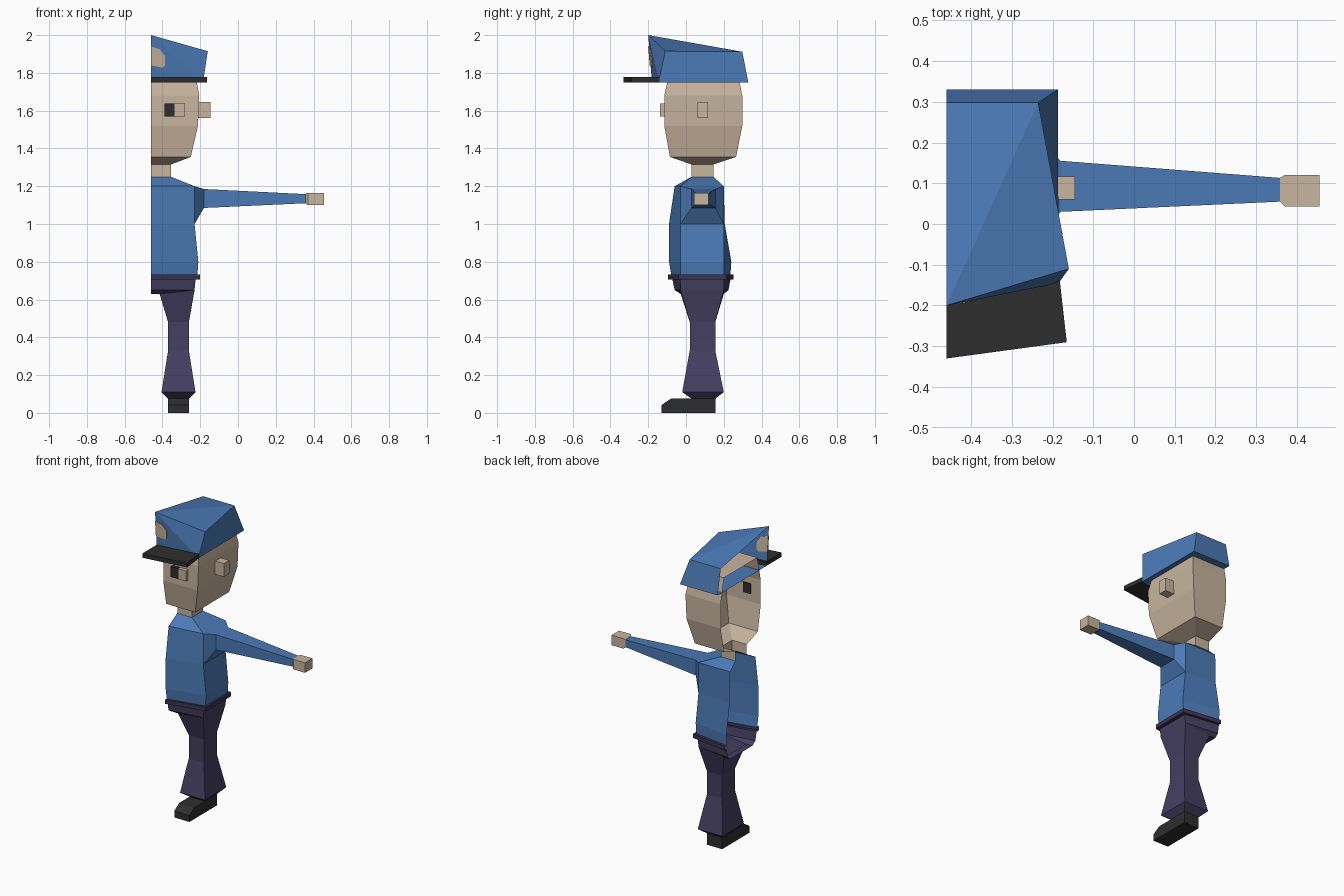
import bpy

CUT = -0.46  # open centre plane of the half figure


def material(name, r, g, b):
    m = bpy.data.materials.new(name)
    m.diffuse_color = (r, g, b, 1)
    return m


BLUE = material("uniform_blue", 0.07, 0.195, 0.47)
SKIN = material("skin", 0.58, 0.46, 0.345)
PURPLE = material("trouser_purple", 0.058, 0.05, 0.12)
DARK = material("belt_purple", 0.045, 0.033, 0.085)
BLACK = material("black", 0.027, 0.027, 0.027)


def build(name, verts, faces, *mats):
    me = bpy.data.meshes.new(name)
    me.from_pydata(verts, [], faces)
    for m in mats:
        me.materials.append(m)
    ob = bpy.data.objects.new(name, me)
    bpy.context.collection.objects.link(ob)
    return ob


def loft(name, rings, mat, closed=True, start=False, end=False, skip=()):
    """Skin matching rings of points; skip holds (ring, side) gaps."""
    n = len(rings[0])
    verts = [p for r in rings for p in r]
    faces = []
    for k in range(len(rings) - 1):
        for i in range(n if closed else n - 1):
            if (k, i) not in skip:
                j = (i + 1) % n
                faces.append((k * n + i, k * n + j, (k + 1) * n + j, (k + 1) * n + i))
    if start:
        faces.append(tuple(reversed(range(n))))
    if end:
        faces.append(tuple(range(len(verts) - n, len(verts))))
    return build(name, verts, faces, mat)


def half(z, x, fc, f, b, bc):
    """Half ring: front centre, front corner, back corner, back centre."""
    return [(CUT, fc, z), (x, f, z), (x, b, z), (CUT, bc, z)]


def rect(z, x0, x1, y0, y1):
    return [(x0, y0, z), (x1, y0, z), (x1, y1, z), (x0, y1, z)]


def rect_x(x, y0, y1, z0, z1):
    return [(x, y0, z0), (x, y1, z0), (x, y1, z1), (x, y0, z1)]


def box(name, x0, x1, y0, y1, z0, z1, mat):
    return loft(name, [rect(z0, x0, x1, y0, y1), rect(z1, x0, x1, y0, y1)],
                mat, start=True, end=True)


# Torso, with a gap where the arm joins
loft("shirt", [
    half(0.73, -0.215, -0.078, -0.03, 0.20, 0.235),
    half(0.80, -0.21, -0.09, -0.03, 0.20, 0.24),
    half(1.00, -0.23, -0.09, -0.03, 0.20, 0.205),
    half(1.20, -0.23, -0.06, -0.03, 0.20, 0.20),
    half(1.25, -0.355, 0.03, 0.03, 0.145, 0.145)], BLUE, closed=False, skip={(2, 1)})

# Arm and hand
loft("sleeve", [
    rect_x(-0.23, -0.03, 0.20, 1.00, 1.20),
    rect_x(-0.18, 0.03, 0.155, 1.085, 1.185),
    rect_x(0.36, 0.055, 0.113, 1.11, 1.158)], BLUE)
loft("hand", [
    rect_x(0.358, 0.055, 0.113, 1.108, 1.16),
    rect_x(0.37, 0.043, 0.12, 1.10, 1.165),
    rect_x(0.455, 0.043, 0.12, 1.10, 1.165)], SKIN, start=True, end=True)

# Belt band
loft("belt", [
    half(0.705, -0.225, -0.072, -0.03, 0.20, 0.235),
    half(0.705, -0.202, -0.095, -0.04, 0.215, 0.252),
    half(0.732, -0.202, -0.095, -0.04, 0.215, 0.252),
    half(0.732, -0.215, -0.078, -0.03, 0.20, 0.235)], DARK, closed=False)

# Hips: outer band, then sloped strips reaching the crotch
loft("hips", [
    half(0.65, -0.23, -0.06, -0.028, 0.20, 0.225),
    half(0.706, -0.225, -0.072, -0.03, 0.20, 0.235)], PURPLE, closed=False)
build("crotch", [
    (CUT, -0.06, 0.65), (-0.23, -0.028, 0.65), (-0.415, -0.028, 0.63), (CUT, -0.028, 0.63),
    (CUT, 0.225, 0.65), (-0.23, 0.20, 0.65), (-0.415, 0.20, 0.63), (CUT, 0.20, 0.63)],
    [(0, 3, 2, 1), (4, 5, 6, 7), (3, 7, 6, 2)], PURPLE)

# Flared trouser leg
loft("trouser_leg", [
    rect(0.075, -0.37, -0.26, 0.03, 0.155),
    rect(0.11, -0.405, -0.225, -0.02, 0.20),
    rect(0.33, -0.37, -0.26, 0.02, 0.155),
    rect(0.48, -0.37, -0.26, 0.02, 0.155),
    [(-0.415, -0.028, 0.63), (-0.23, -0.028, 0.65),
     (-0.23, 0.20, 0.65), (-0.415, 0.20, 0.63)]], PURPLE, start=True)

# Shoe with bevelled toe
shoe = [(-0.13, 0), (0.155, 0), (0.155, 0.075), (-0.08, 0.075), (-0.13, 0.042)]
loft("shoe", [[(x, y, z) for y, z in shoe] for x in (-0.37, -0.26)],
     BLACK, start=True, end=True)

# Neck and head
loft("neck", [half(z, -0.355, 0.03, 0.03, 0.145, 0.145) for z in (1.25, 1.315)],
     SKIN, closed=False)
loft("head", [
    half(1.315, -0.355, 0.03, 0.03, 0.145, 0.145),
    half(1.355, -0.25, -0.085, -0.085, 0.265, 0.265),
    half(1.52, -0.212, -0.115, -0.115, 0.298, 0.298),
    half(1.68, -0.205, -0.115, -0.115, 0.298, 0.298),
    half(1.84, -0.235, -0.08, -0.08, 0.265, 0.265)], SKIN, closed=False, end=True)
box("ear", -0.21, -0.145, 0.06, 0.117, 1.56, 1.647, SKIN)
box("eye_pupil", -0.39, -0.335, -0.138, -0.11, 1.57, 1.638, BLACK)
box("eye_side", -0.335, -0.28, -0.138, -0.11, 1.57, 1.638, SKIN)

# Cap: slanted crown with folded front and a flat underside
cap = [(CUT, -0.18, 1.75), (-0.185, -0.145, 1.75), (-0.187, 0.33, 1.75), (CUT, 0.33, 1.75),
       (CUT, -0.20, 2.0), (-0.16, -0.11, 1.915), (-0.235, 0.298, 1.912), (CUT, 0.298, 1.912)]
build("cap", cap, [(0, 1, 4), (1, 5, 4), (1, 2, 6, 5), (2, 3, 7, 6),
                   (4, 5, 6), (4, 6, 7), (3, 2, 1, 0)], BLUE)

# Cap badge, a thin plate set through the cap front
badge = [(CUT, 1.84), (-0.40, 1.828), (-0.387, 1.84), (-0.387, 1.89), (-0.415, 1.925), (CUT, 1.94)]
loft("cap_badge", [[(x, -0.18 - 0.08 * (z - 1.75) + 0.127 * (x - CUT) + d, z) for x, z in badge]
                   for d in (0.003, -0.005)], SKIN, start=True, end=True)

# Visor
visor = [(CUT, -0.33), (-0.165, -0.29), (-0.182, -0.14), (CUT, -0.175)]
loft("visor", [[(x, y, z) for x, y in visor] for z in (1.75, 1.778)],
     BLACK, start=True, end=True)
